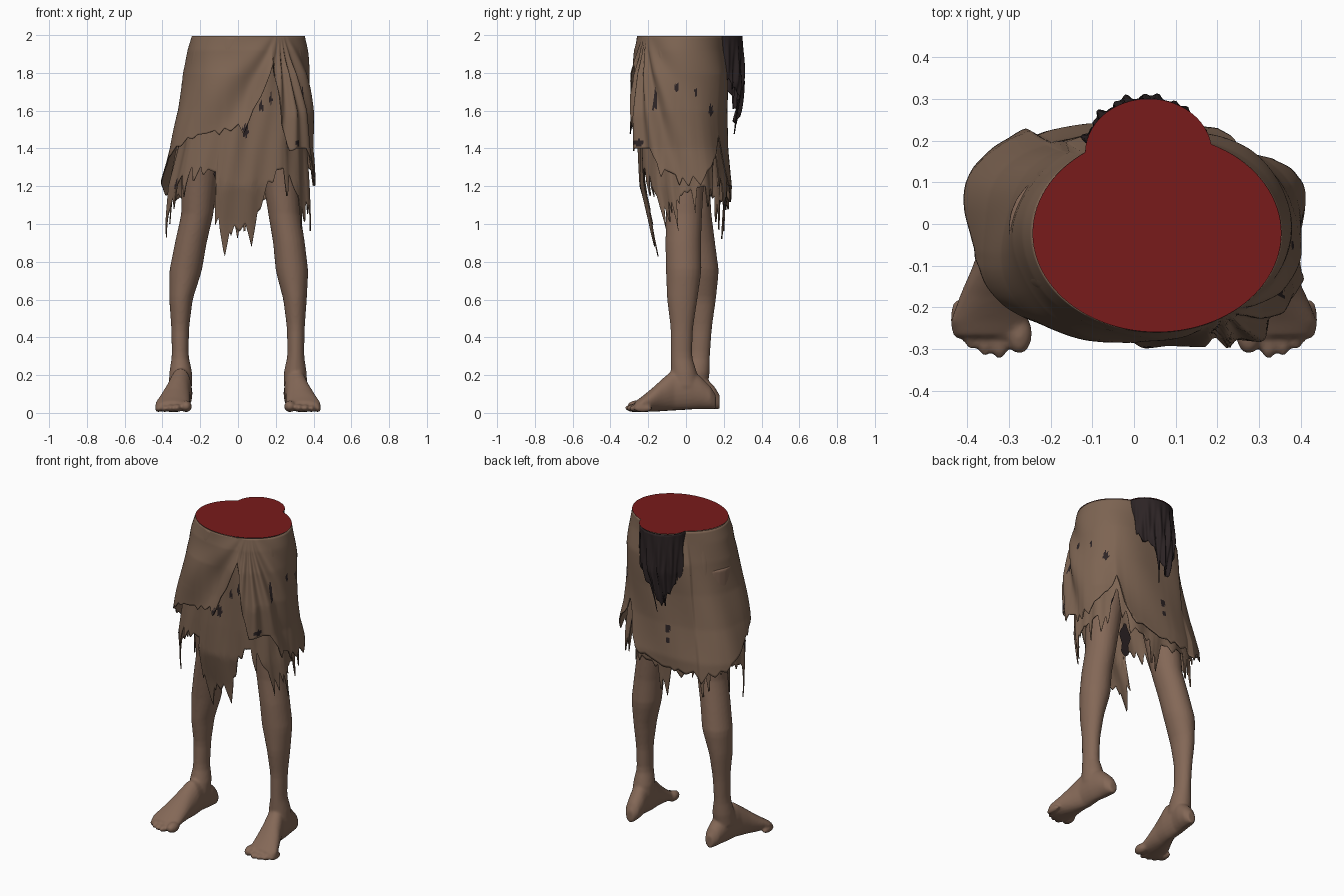
import bpy, bmesh, math, random
from math import sin, cos, pi, radians

if "Cube" in bpy.data.objects:
    bpy.data.objects.remove(bpy.data.objects["Cube"])


def material(name, r, g, b):
    m = bpy.data.materials.new(name)
    m.use_nodes = True
    m.diffuse_color = (r, g, b, 1)
    node = m.node_tree.nodes["Principled BSDF"]
    node.inputs["Base Color"].default_value = (r, g, b, 1)
    node.inputs["Roughness"].default_value = 0.9
    return m


SKIN = material("brown skin", .23, .138, .095)
CLOTH = material("worn cloth", .205, .128, .085)
DARK = material("dark matted hair", .025, .017, .018)
RED = material("red cut", .19, .0105, .011)


def lerp_keys(keys, x):
    """Interpolate tuples (position, values...) sorted by position."""
    for p, q in zip(keys, keys[1:]):
        if x <= q[0]:
            t = max(0, (x - p[0]) / (q[0] - p[0]))
            return [u + (v - u) * t for u, v in zip(p[1:], q[1:])]
    return list(keys[-1][1:])


def make_object(name, bm, *mats):
    me = bpy.data.meshes.new(name)
    bmesh.ops.recalc_face_normals(bm, faces=bm.faces)
    for f in bm.faces:
        f.smooth = True
    bm.to_mesh(me)
    bm.free()
    ob = bpy.data.objects.new(name, me)
    bpy.context.collection.objects.link(ob)
    for m in mats:
        me.materials.append(m)
    return ob


def loft(bm, rings):
    """Closed tube through rings of points, capped at both ends."""
    loops = [[bm.verts.new(p) for p in ring] for ring in rings]
    n = len(loops[0])
    for a, b in zip(loops, loops[1:]):
        for i in range(n):
            bm.faces.new((a[i], a[(i + 1) % n], b[(i + 1) % n], b[i]))
    bm.faces.new(loops[0])
    bm.faces.new(loops[-1])


# Legs: height, x, y, half width, half depth, then the right leg's inward and backward shift
LEG = [(.14, .305, -.005, .062, .075, 0, .045), (.22, .303, -.012, .06, .068, 0, .07),
       (.3, .306, -.025, .044, .056, 0, .095), (.45, .306, -.022, .047, .059, 0, .1),
       (.6, .302, -.02, .062, .08, 0, .098), (.75, .286, -.012, .086, .094, .008, .092),
       (.9, .27, -.015, .084, .094, .02, .075), (1.05, .246, -.01, .085, .095, .03, .05),
       (1.3, .22, -.01, .1, .11, .02, .02), (1.75, .16, -.01, .14, .14, 0, 0)]
# Feet: y, outward offset, half width, top height
FOOT = [(-.27, .042, .08, .06), (-.235, .042, .092, .085), (-.18, .03, .082, .13),
        (-.12, .015, .068, .185), (-.06, 0, .06, .235), (.02, 0, .056, .24),
        (.08, -.01, .054, .19), (.13, -.015, .046, .14), (.158, -.018, .025, .095)]
CIRCLE = [2 * pi * i / 24 for i in range(24)]
# Toes from the inner side: outward position, y, radius
TOES = [(.275, -.262, .031), (.322, -.274, .022), (.357, -.268, .021),
        (.39, -.252, .02), (.421, -.228, .019)]


def leg(name, side):
    back = side < 0
    bm = bmesh.new()
    rings = []
    for k in range(45):
        z = .14 + (1.75 - .14) * k / 44
        x, y, rx, ry, dx, dy = lerp_keys(LEG, z)
        rings.append([(side * (x - back * dx + rx * cos(a)), y + back * dy + ry * sin(a), z)
                      for a in CIRCLE])
    loft(bm, rings)
    rings = []
    for y, off, hw, top in FOOT:
        shift = back * .02 * min(1, (y + .27) / .2)
        low = .005 + .015 * max(0, min(1, (y + .2) * 4))
        rings.append([(side * (.305 + off + hw * cos(a)), y + shift,
                       low + (top - low) * (.5 + .5 * sin(a))) for a in CIRCLE])
    loft(bm, rings)
    for x, y, r in TOES:
        geo = bmesh.ops.create_uvsphere(bm, u_segments=16, v_segments=10, radius=1)
        for v in geo["verts"]:
            c = v.co
            v.co = (side * (x + c.x * r), y + c.y * .05, .004 + r + c.z * r)
    ob = make_object(name, bm, SKIN)
    rem = ob.modifiers.new("blend", 'REMESH')
    rem.mode = 'VOXEL'
    rem.voxel_size = .008
    rem.use_smooth_shade = True
    smooth = ob.modifiers.new("soften", 'SMOOTH')
    smooth.iterations = 4


leg("left_leg", 1)
leg("right_leg", -1)

# Worn holes: angle, height, half angle, half height
HOLES = [(272, 1.49, 2.5, .04), (284, 1.62, 2, .03), (293, 1.66, 1.2, .03),
         (313, 1.43, 3.5, .02), (208, 1.21, 3, .03), (328, 1.66, 2, .06),
         (40, 1.6, 3, .03), (20, 1.7, 2, .025), (355, 1.72, 2.5, .025),
         (97, 1.37, 2.5, .025), (97, 1.3, 2, .02), (44, 1.28, 2, .04)]


def ragged(columns, seed, depth, step):
    """Random pointed tatters around a hem."""
    rng = random.Random(seed)
    drop = []
    while len(drop) < columns:
        n, d = rng.randint(step, 2 * step), depth * rng.random() ** 2.2
        drop += [d * (1 - abs(2 * k / n - 1)) for k in range(n)]
    return drop[:columns]


def cloth(name, profile, hem, tears, fold, mats, grow=0, square=0, rows=56):
    bm = bmesh.new()
    grid = []
    columns = len(tears)
    for i in range(columns):
        a = 2 * pi * i / columns
        end = lerp_keys(hem, math.degrees(a))[0] - tears[i]
        col = []
        for j in range(rows + 1):
            t = j / rows
            z = 1.995 + (end - 1.995) * t
            cx, cy, rx, ry = lerp_keys(profile, z)
            d = min(1, (1.995 - z) * 5) * (fold(a, z) + grow * (1 + t * t))
            # the outline grows boxier below the waist
            k = 1 + square * min(1, (1.995 - z) / .4) * sin(2 * a) ** 2
            col.append(bm.verts.new((cx + (rx + d) * k * cos(a),
                                     cy + (ry + d) * k * sin(a), z)))
        grid.append(col)
    for i in range(columns):
        p, q = grid[i], grid[(i + 1) % columns]
        for j in range(rows):
            f = bm.faces.new((p[j], p[j + 1], q[j + 1], q[j]))
            z, deg = f.calc_center_median().z, 360 * (i + .5) / columns
            if len(mats) > 1 and any(((deg - h[0]) / h[2]) ** 2 + ((z - h[1]) / h[3]) ** 2
                                     < 1 + .35 * sin(deg * 3 + z * 90) for h in HOLES):
                f.material_index = 1
    ob = make_object(name, bm, *mats)
    sol = ob.modifiers.new("thickness", 'SOLIDIFY')
    sol.thickness = .006
    sol.offset = -1


# Skirt outline: height, centre x, centre y, half width, half depth
SKIRT = [(.8, .005, .02, .395, .185), (1.0, .005, .008, .395, .208),
         (1.2, .005, -.012, .38, .238), (1.4, .02, -.025, .348, .23),
         (1.6, .04, -.03, .336, .226), (1.8, .042, -.03, .326, .232),
         (1.92, .048, -.03, .313, .236), (2, .055, -.022, .298, .237)]

UNDER_HEM = [(0, 1.17), (25, 1.2), (38, 1.2), (50, 1.42), (62, 1.15), (90, 1.1),
             (120, 1.12), (150, 1.17), (180, 1.15), (200, 1.12), (218, 1.25),
             (230, 1.32), (250, 1.27), (254, 1.02), (270, .98), (280, 1.03),
             (288, 1.08), (296, 1.28), (310, 1.3), (321, 1.15), (345, 1.12), (360, 1.17)]
OVER_HEM = [(0, 1.24), (25, 1.27), (40, 1.36), (50, 1.48), (62, 1.2), (90, 1.13),
            (140, 1.15), (172, 1.24), (205, 1.38), (225, 1.46), (250, 1.5), (270, 1.54),
            (283, 1.68), (294, 1.86), (298, 1.55), (305, 1.4), (325, 1.4), (335, 1.3),
            (360, 1.24)]


def hanging_folds(a, z):
    return .006 * sin(9 * a + 3 * z) + .004 * sin(17 * a - 5 * z)


def fan_folds(a, z):
    """Pleats spreading from a knot, with a bunched drape below it."""
    d = (a - radians(305) + pi) % (2 * pi) - pi
    bunch = .035 * math.exp(-(d * 4) ** 2) * min(1, max(0, (1.9 - z) * 3))
    return .012 * sin(14 * math.atan2(2.08 - z, d)) + .004 * sin(6 * a + 8 * z) + bunch


tears = ragged(288, 5, .22, 4)
for start, depth in ((152, .2), (204, .18), (262, .12), (70, .18)):
    for k in range(7):      # long hanging strips
        tears[start + k] = max(tears[start + k], depth * (1 - abs(k - 3) / 4))
cloth("under_skirt", SKIRT, UNDER_HEM, tears, hanging_folds, (CLOTH, DARK),
      grow=-.006, square=.085)
cloth("over_drape", SKIRT, OVER_HEM, ragged(288, 11, .07, 6), fan_folds,
      (CLOTH, DARK), grow=.014, square=.085)

# Matted hair hanging at the back
HAIR = [(1.4, -.01, .17, .05, .065), (1.6, .005, .17, .105, .112),
        (1.75, .025, .17, .145, .135), (2, .035, .17, .152, .13)]
HAIR_HEM = [(0, 1.82), (40, 1.74), (75, 1.62), (100, 1.53), (130, 1.64),
            (180, 1.78), (360, 1.82)]
cloth("hanging_hair", HAIR, HAIR_HEM, ragged(144, 3, .2, 4),
      lambda a, z: .009 * sin(13 * a + 8 * z) + .006 * sin(25 * a - 11 * z),
      (DARK,), rows=30)


def plate(name, points, mat):
    bm = bmesh.new()
    bm.faces.new([bm.verts.new(p) for p in points])
    make_object(name, bm, mat)


def cut(name, z, cx, cy, rx, ry):
    plate(name, [(cx + rx * cos(i * pi / 48), cy + ry * sin(i * pi / 48), z)
                 for i in range(96)], RED)


# Flat red cut surfaces closing the waist and the hair
cut("waist_cut", 1.999, .055, -.022, .298, .237)
cut("hair_cut", 2, .035, .17, .152, .13)

# Dark patch on the inside of the front cloth
plate("inner_patch", [(-.1 + .035 * cos(a) * (1 + .3 * sin(5 * a)), -.2,
                       1.34 + .11 * sin(a)) for a in CIRCLE], DARK)
